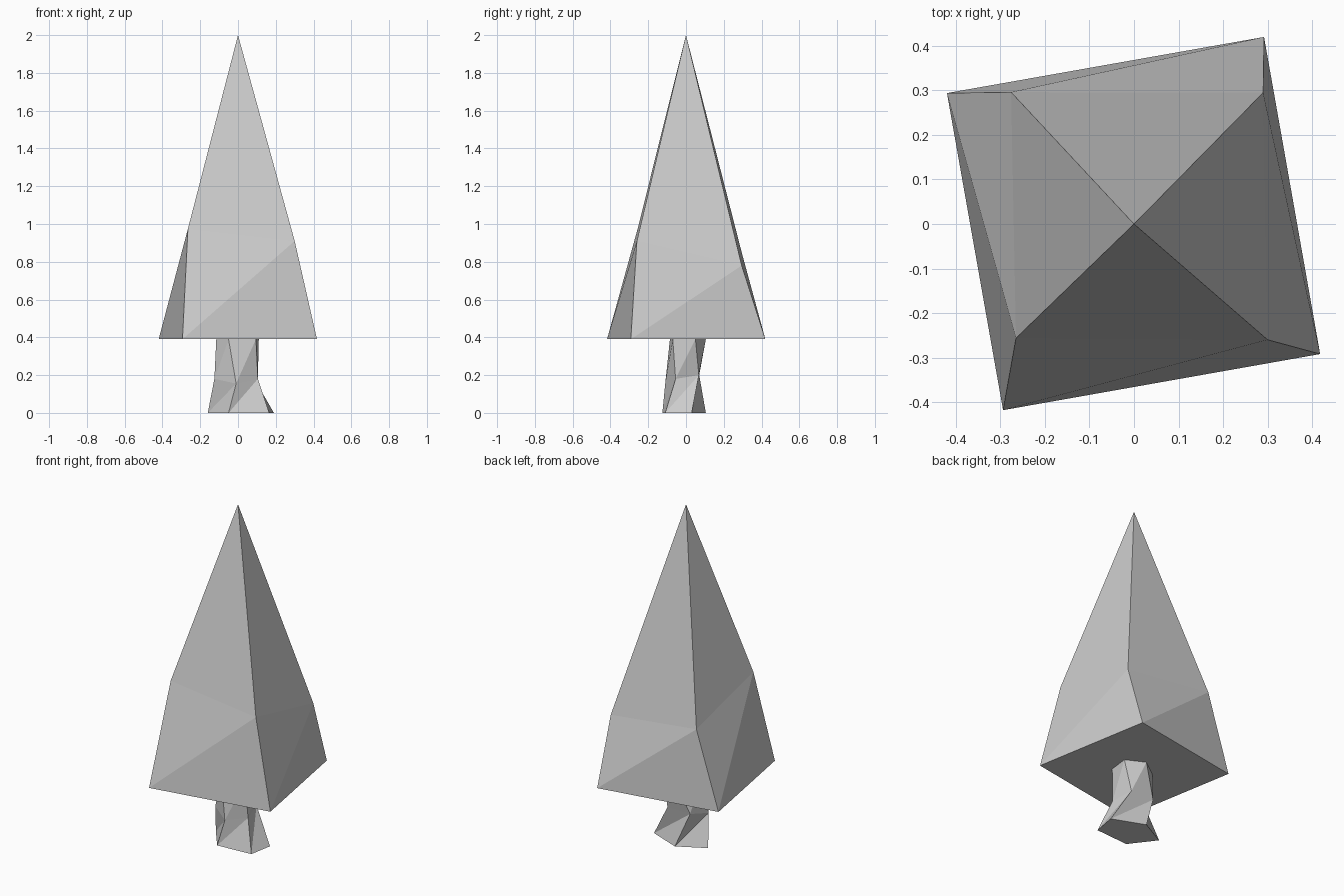
import bpy
import bmesh

if "Cube" in bpy.data.objects:
    bpy.data.objects.remove(bpy.data.objects["Cube"])


def loft(name, rings, apex=None):
    """Join counter-clockwise rings with flat triangles, closed at both ends."""
    bm = bmesh.new()
    loops = [[bm.verts.new(p) for p in ring] for ring in rings]
    n = len(loops[0])
    for low, high in zip(loops, loops[1:]):
        for i in range(n):
            j = (i + 1) % n
            bm.faces.new((low[i], low[j], high[j]))
            bm.faces.new((low[i], high[j], high[i]))
    bm.faces.new(loops[0][::-1])
    if apex:
        tip = bm.verts.new(apex)
        for i in range(n):
            bm.faces.new((loops[-1][i], loops[-1][(i + 1) % n], tip))
    else:
        bm.faces.new(loops[-1])
    bmesh.ops.recalc_face_normals(bm, faces=bm.faces)
    mesh = bpy.data.meshes.new(name)
    bm.to_mesh(mesh)
    bm.free()
    obj = bpy.data.objects.new(name, mesh)
    bpy.context.collection.objects.link(obj)
    return obj


# Foliage: twisted square base, uneven middle ring, pointed top
loft("foliage", [
    [(.292, .42, .39), (-.42, .294, .39), (-.294, -.418, .39), (.418, -.292, .39)],
    [(.29, .295, .78), (-.276, .296, .845), (-.265, -.256, .975), (.30, -.26, .91)],
], apex=(0, 0, 2))

# Trunk: crooked five-sided stem with a pinched middle and flared foot
loft("trunk", [
    [(.165, -.11, 0), (.19, .03, 0), (0, .105, 0), (-.16, .02, 0), (-.05, -.125, 0)],
    [(.105, -.055, .18), (.075, .068, .2), (-.076, .07, .2), (-.125, -.035, .18), (-.01, -.11, .155)],
    [(.095, -.07, .39), (.11, .05, .39), (0, .105, .39), (-.115, .02, .39), (-.05, -.085, .39)],
])
